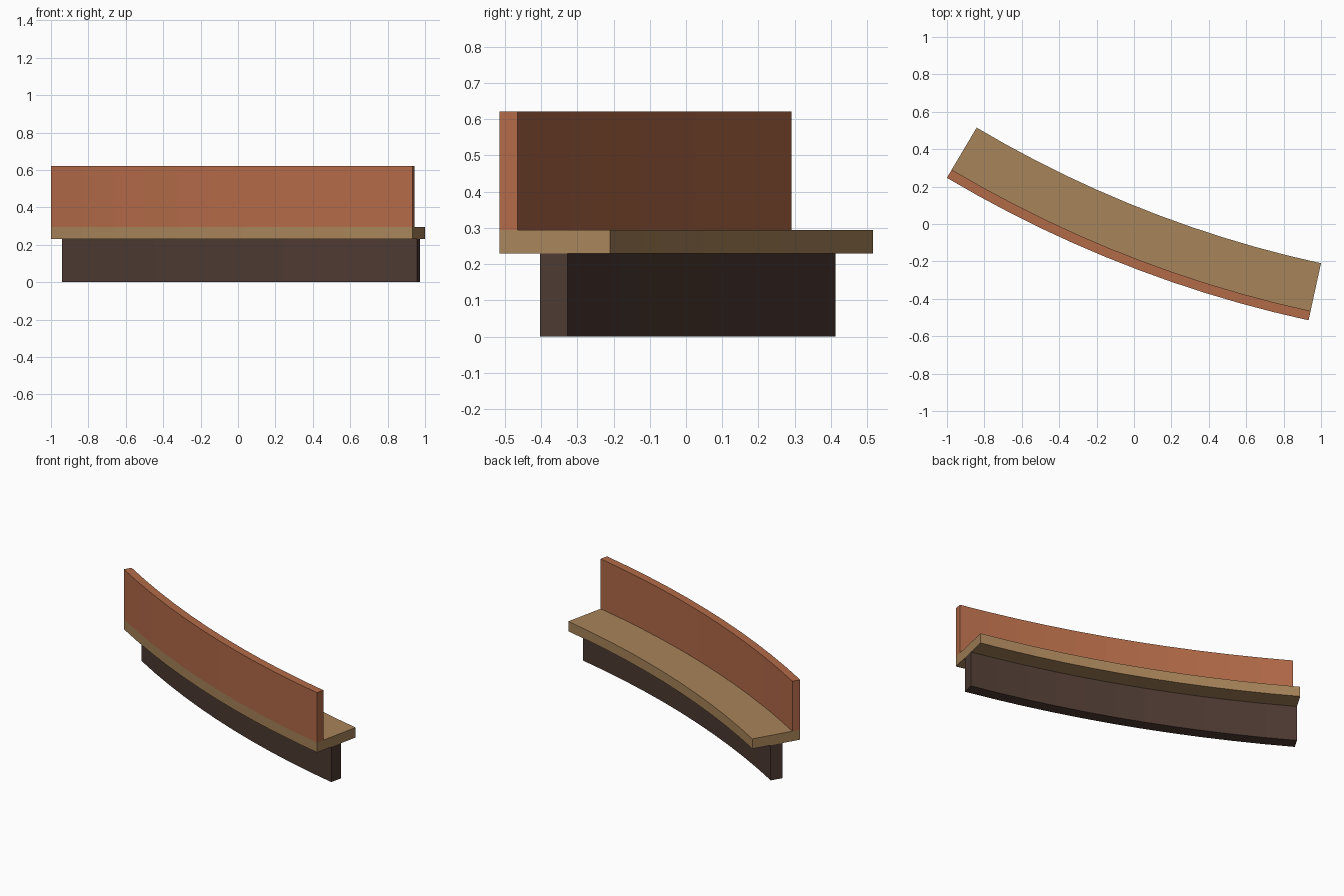
import bpy, bmesh
from math import radians, cos, sin

if "Cube" in bpy.data.objects:
    bpy.data.objects.remove(bpy.data.objects["Cube"])

# Shared arc of the curved bench
CX, CY = 2.318, 5.836
A0, A1 = radians(59.3), radians(77.7)
SEGMENTS = 11


def material(name, rgb):
    m = bpy.data.materials.new(name)
    m.diffuse_color = (*rgb, 1)
    m.use_nodes = True
    m.node_tree.nodes["Principled BSDF"].inputs["Base Color"].default_value = m.diffuse_color
    return m


def curved_beam(name, r_in, r_out, z0, z1, mat):
    """Sweep a rectangular section along the arc, closed at both ends."""
    bm = bmesh.new()
    rings = []
    for i in range(SEGMENTS + 1):
        a = A0 + (A1 - A0) * i / SEGMENTS
        section = [(r_in, z0), (r_out, z0), (r_out, z1), (r_in, z1)]
        rings.append([bm.verts.new((CX - r * cos(a), CY - r * sin(a), z))
                      for r, z in section])
    for p, q in zip(rings, rings[1:]):
        for k in range(4):
            n = (k + 1) % 4
            bm.faces.new((p[k], p[n], q[n], q[k]))
    bm.faces.new(rings[0])
    bm.faces.new(rings[-1])
    bmesh.ops.recalc_face_normals(bm, faces=bm.faces)
    me = bpy.data.meshes.new(name)
    bm.to_mesh(me)
    bm.free()
    me.materials.append(mat)
    ob = bpy.data.objects.new(name, me)
    bpy.context.collection.objects.link(ob)


# Plinth, seat and backrest
curved_beam("base", 6.308, 6.385, 0, 0.23, material("dark_wood", (0.075, 0.042, 0.032)))
curved_beam("seat", 6.188, 6.5, 0.23, 0.295, material("light_wood", (0.39, 0.23, 0.10)))
curved_beam("backrest", 6.449, 6.5, 0.295, 0.622, material("red_upholstery", (0.45, 0.145, 0.065)))
